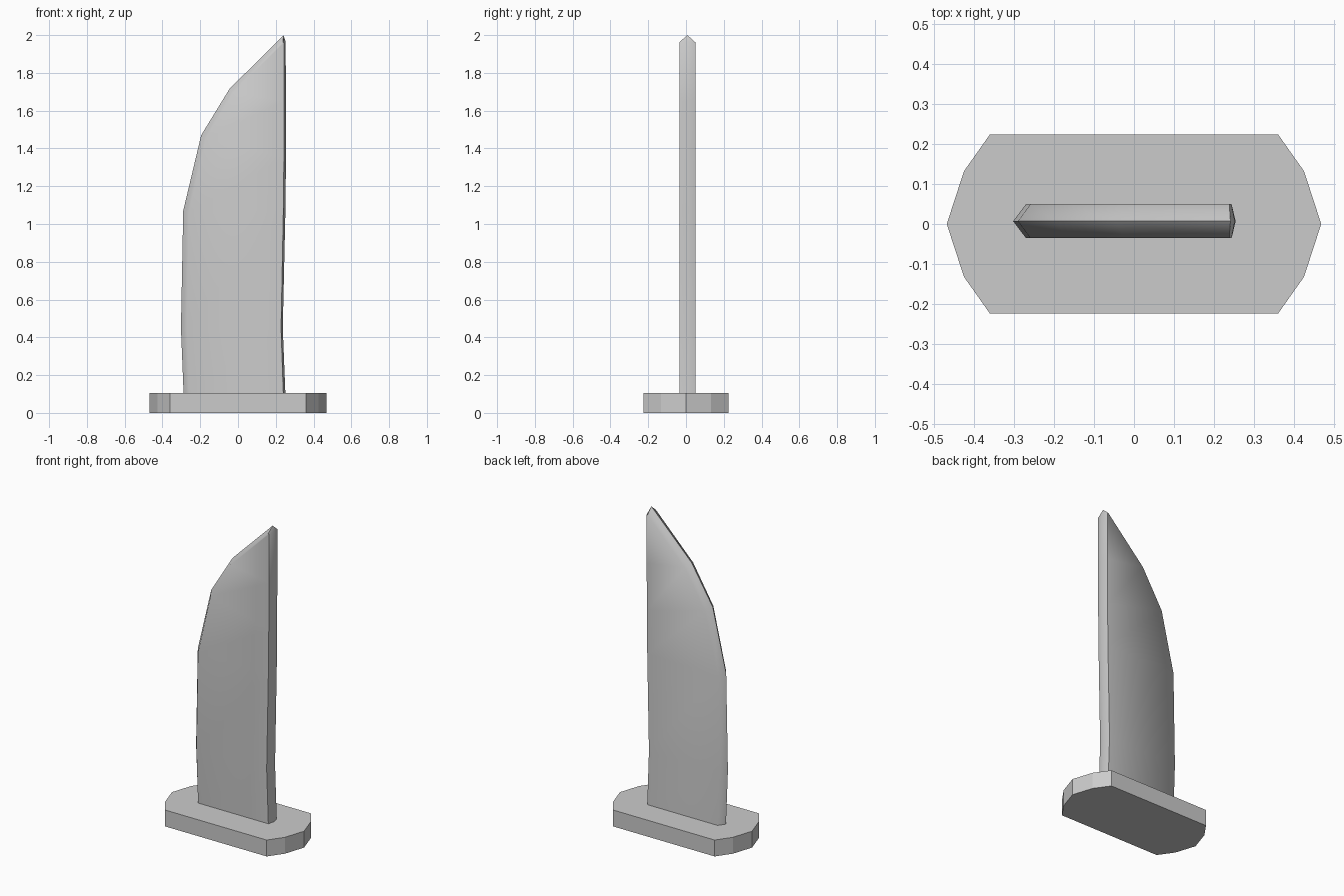
import bpy, bmesh, math

if "Cube" in bpy.data.objects:
    bpy.data.objects.remove(bpy.data.objects["Cube"])


def make_object(name, bm):
    bmesh.ops.recalc_face_normals(bm, faces=bm.faces)
    mesh = bpy.data.meshes.new(name)
    bm.to_mesh(mesh)
    bm.free()
    obj = bpy.data.objects.new(name, mesh)
    bpy.context.collection.objects.link(obj)
    return obj


# Guard plate: clipped-end outline, mirrored around both axes and extruded
quarter = [(0.468, 0), (0.425, 0.132), (0.36, 0.224)]
outline = quarter + [(-x, y) for x, y in reversed(quarter)]
outline += [(-x, -y) for x, y in quarter[1:]] + [(x, -y) for x, y in reversed(quarter[1:])]
bm = bmesh.new()
base = bm.faces.new([bm.verts.new((x, y, 0)) for x, y in outline])
top = bmesh.ops.extrude_face_region(bm, geom=[base], use_keep_orig=True)
bmesh.ops.translate(bm, vec=(0, 0, 0.105),
                    verts=[v for v in top["geom"] if isinstance(v, bmesh.types.BMVert)])
make_object("guard_plate", bm)

# Blade rows: cutting ridge, face edge by the bevel, face edge by the spine,
# spine ridge, all as (x, z)
rows = [
    ((-0.288, 0.10), (-0.258, 0.10), (0.240, 0.10), (0.251, 0.10)),
    ((-0.302, 0.45), (-0.270, 0.45), (0.228, 0.45), (0.237, 0.45)),
    ((-0.290, 1.07), (-0.259, 1.065), (0.240, 1.07), (0.251, 1.07)),
    ((-0.195, 1.47), (-0.169, 1.455), (0.243, 1.35), (0.254, 1.35)),
    ((-0.045, 1.715), (-0.026, 1.695), (0.244, 1.65), (0.254, 1.65)),
    ((0.241, 2.00), (0.238, 1.962), (0.244, 1.962), (0.252, 1.965)),
]
MID, HALF = 0.007, 0.0425
bm = bmesh.new()
rings = []
for cut, fl, fr, spine in rows:
    ring = [(cut, 0), (fl, -HALF), (fr, -HALF), (spine, 0), (fr, HALF), (fl, HALF)]
    rings.append([bm.verts.new((p[0], MID + dy, p[1])) for p, dy in ring])
for a, b in zip(rings, rings[1:]):
    for i in range(6):
        j = (i + 1) % 6
        bm.faces.new((a[i], a[j], b[j], b[i]))
bm.faces.new(rings[0])
# Tip cap, split along the centre ridge
t = rings[-1]
bm.faces.new((t[0], t[1], t[2], t[3]))
bm.faces.new((t[0], t[3], t[4], t[5]))
blade = make_object("blade", bm)

# Soft bevel shading with crisp ridges and spine
bpy.context.view_layer.objects.active = blade
blade.select_set(True)
bpy.ops.object.shade_smooth_by_angle(angle=math.radians(62))
